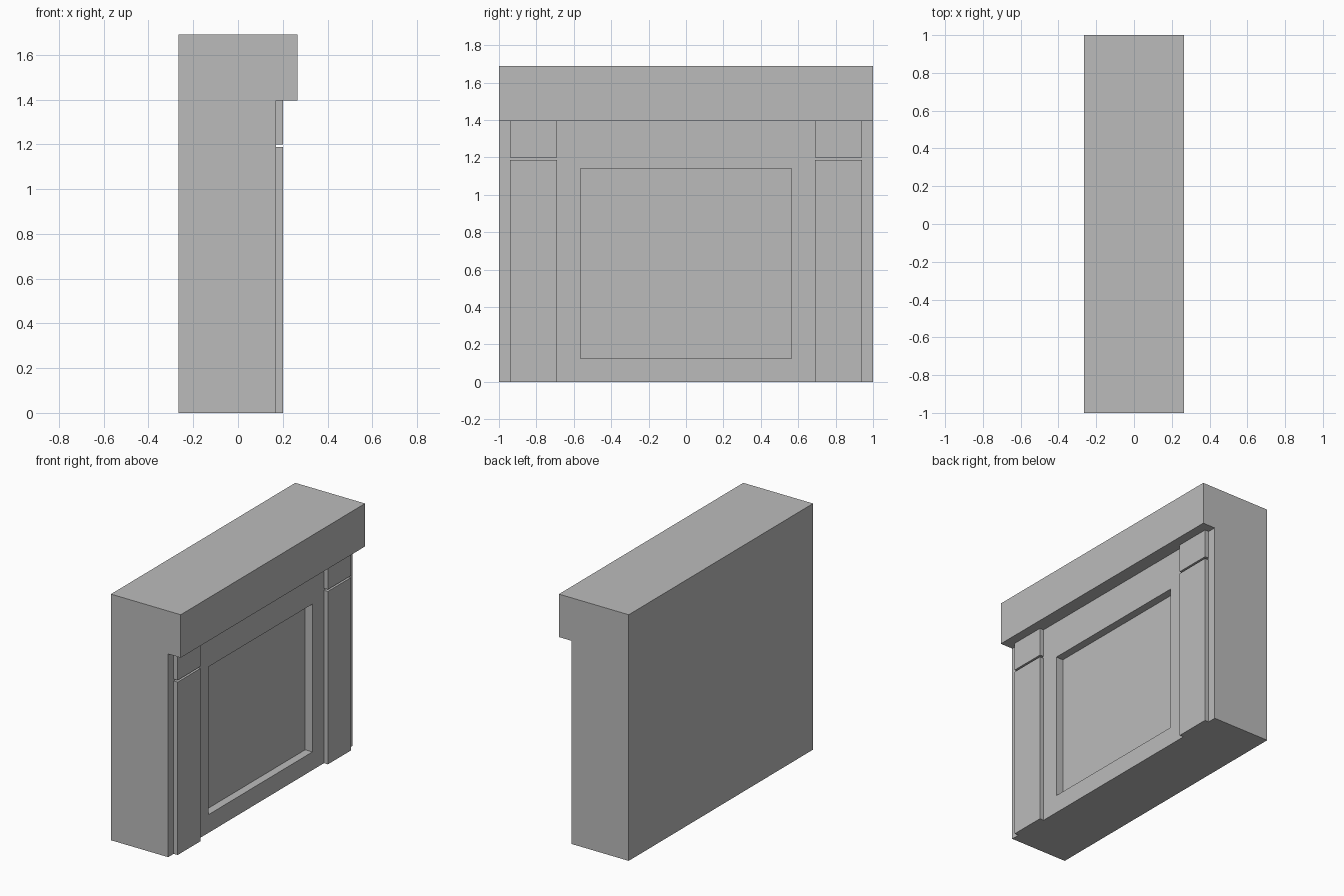
import bpy
import bmesh
from mathutils import Vector

default = bpy.data.objects.get("Cube")
if default:
    bpy.data.objects.remove(default, do_unlink=True)

# Single stone colour
stone = bpy.data.materials.new("grey_stone")
stone.use_nodes = True
GREY = (0.5, 0.5, 0.5, 1.0)
stone.diffuse_color = GREY
stone.node_tree.nodes["Principled BSDF"].inputs["Base Color"].default_value = GREY

# Main dimensions
BACK, FACE, FRONT = -0.265, 0.17, 0.265
PILASTER = 0.20
LEDGE, TOP = 1.395, 1.69
RECESS = 0.055


def finish(name, bm):
    bmesh.ops.recalc_face_normals(bm, faces=bm.faces)
    mesh = bpy.data.meshes.new(name)
    bm.to_mesh(mesh)
    bm.free()
    mesh.materials.append(stone)
    obj = bpy.data.objects.new(name, mesh)
    bpy.context.collection.objects.link(obj)
    return obj


def box(name, low, high):
    low, high = Vector(low), Vector(high)
    bm = bmesh.new()
    bmesh.ops.create_cube(bm, size=1)
    for v in bm.verts:
        v.co = (low + high) / 2 + v.co * (high - low)
    return finish(name, bm)


# Wall body with overhanging cap, extruded from its side profile
profile = [(BACK, 0), (FACE, 0), (FACE, LEDGE), (FRONT, LEDGE), (FRONT, TOP), (BACK, TOP)]
bm = bmesh.new()
side = bm.faces.new([bm.verts.new((x, -1, z)) for x, z in profile])
extruded = bmesh.ops.extrude_face_region(bm, geom=[side])
bmesh.ops.translate(bm, vec=(0, 2, 0),
                    verts=[g for g in extruded["geom"] if isinstance(g, bmesh.types.BMVert)])
wall = finish("wall_and_cap", bm)

# Sunken centre panel
cutter = box("panel_cutter", (FACE - RECESS, -0.565, 0.125), (FRONT, 0.565, 1.14))
cutter.hide_render = True
cutter.hide_set(True)
cut = wall.modifiers.new("sunken_panel", "BOOLEAN")
cut.operation = "DIFFERENCE"
cut.solver = "EXACT"
cut.object = cutter

# Pilasters with a narrow joint below each capital block
for label, sign in (("left", 1), ("right", -1)):
    inner, outer = sorted((sign * 0.69, sign * 0.94))
    box(label + "_pilaster", (FACE, inner, 0), (PILASTER, outer, 1.187))
    box(label + "_capital", (FACE, inner, 1.2), (PILASTER, outer, LEDGE))
